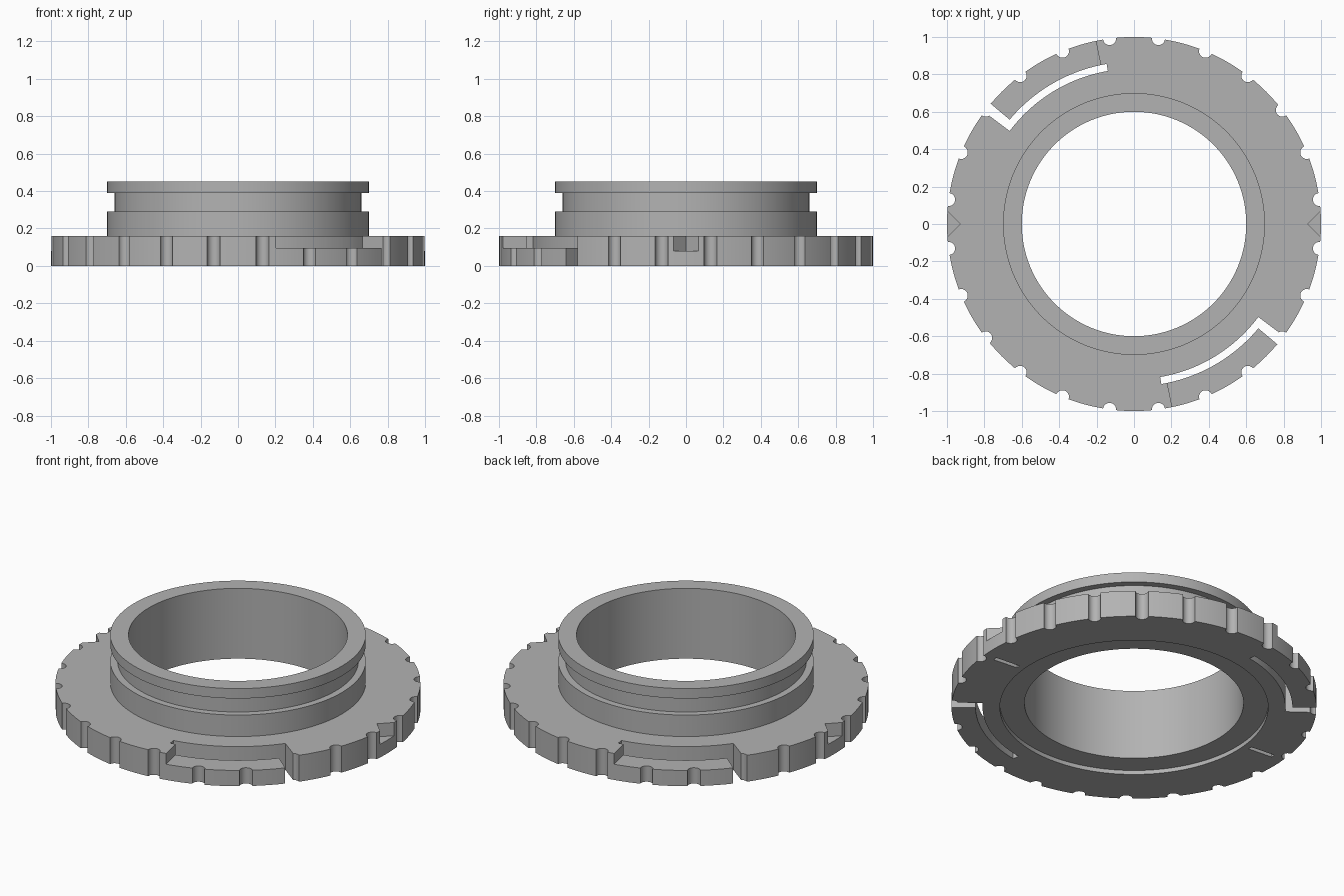
import bpy
import bmesh
from math import cos, sin, pi, radians

if "Cube" in bpy.data.objects:
    bpy.data.objects.remove(bpy.data.objects["Cube"], do_unlink=True)

grey = bpy.data.materials.new("plain grey")
grey.use_nodes = True
colour = (0.45, 0.45, 0.45, 1)
grey.diffuse_color = colour
grey.node_tree.nodes["Principled BSDF"].inputs["Base Color"].default_value = colour


def make_object(name, bm):
    bmesh.ops.recalc_face_normals(bm, faces=bm.faces)
    mesh = bpy.data.meshes.new(name)
    bm.to_mesh(mesh)
    bm.free()
    mesh.materials.append(grey)
    obj = bpy.data.objects.new(name, mesh)
    bpy.context.collection.objects.link(obj)
    return obj


def lathe(name, profile, steps=144):
    """Turn a closed (radius, height) profile around z."""
    bm = bmesh.new()
    rings = []
    for i in range(steps):
        a = 2 * pi * i / steps
        rings.append([bm.verts.new((r * cos(a), r * sin(a), z)) for r, z in profile])
    n = len(profile)
    for i in range(steps):
        here, there = rings[i], rings[(i + 1) % steps]
        for j in range(n):
            k = (j + 1) % n
            bm.faces.new((here[j], there[j], there[k], here[k]))
    return make_object(name, bm)


def prism(bm, outline, low, high):
    """Extrude a flat outline between two heights."""
    bottom = [bm.verts.new((x, y, low)) for x, y in outline]
    top = [bm.verts.new((x, y, high)) for x, y in outline]
    bm.faces.new(bottom)
    bm.faces.new(top)
    for i in range(len(outline)):
        j = (i + 1) % len(outline)
        bm.faces.new((bottom[i], bottom[j], top[j], top[i]))


def arc(radius, start, end, steps=24):
    angles = [radians(start + (end - start) * i / steps) for i in range(steps + 1)]
    return [(radius * cos(a), radius * sin(a)) for a in angles]


def cut(body, name, outlines, low, high):
    """Subtract a set of separate prisms from the body."""
    bm = bmesh.new()
    for outline in outlines:
        prism(bm, outline, low, high)
    cutter = make_object(name, bm)
    cutter.hide_render = True
    mod = body.modifiers.new(name, 'BOOLEAN')
    mod.operation = 'DIFFERENCE'
    mod.solver = 'EXACT'
    mod.object = cutter
    bpy.ops.object.select_all(action='DESELECT')
    bpy.context.view_layer.objects.active = body
    body.select_set(True)
    bpy.ops.object.modifier_apply(modifier=mod.name)
    bpy.data.objects.remove(cutter, do_unlink=True)


def both_sides(outline):
    return [outline, [(-x, -y) for x, y in outline]]


# Flange with a recessed underside, and a grooved neck around the bore
ring = lathe("flanged_ring", [
    (0.60, 0.025), (0.735, 0.025), (0.735, 0), (1, 0), (1, 0.16),
    (0.70, 0.16), (0.70, 0.29), (0.66, 0.29), (0.66, 0.39),
    (0.70, 0.39), (0.70, 0.45), (0.60, 0.45)])

# Grip notches round the rim
notches = []
for i in range(24):
    a = radians(7.5 + 15 * i)
    notches.append([(cos(a) + x, sin(a) + y) for x, y in arc(0.035, 0, 345, 23)])
cut(ring, "grip_notches", notches, -0.1, 0.3)

# Slots that free the two spring arms
slot = arc(0.868, -80.3, -40) + arc(1.1, -40, -36.8, 2) + arc(0.83, -36.8, -80.3)
cut(ring, "arm_slots", both_sides(slot), -0.1, 0.3)

# Lowered tops of the spring arms
step = arc(0.85, -78.2, -38.5) + arc(1.1, -38.5, -78.2)
cut(ring, "arm_steps", both_sides(step), 0.095, 0.3)

# Pointed index marks in the rim
mark = [(0.93, 0), (1.03, -0.1), (1.03, 0.1)]
cut(ring, "index_marks", both_sides(mark), 0.08, 0.3)

# Short radial grooves underneath
groove = arc(0.775, -5.9, -4.1, 2) + arc(0.93, -4.2, -5.8, 2)
cut(ring, "under_grooves", both_sides(groove), -0.1, 0.03)

bpy.ops.object.shade_smooth_by_angle(angle=radians(30))
